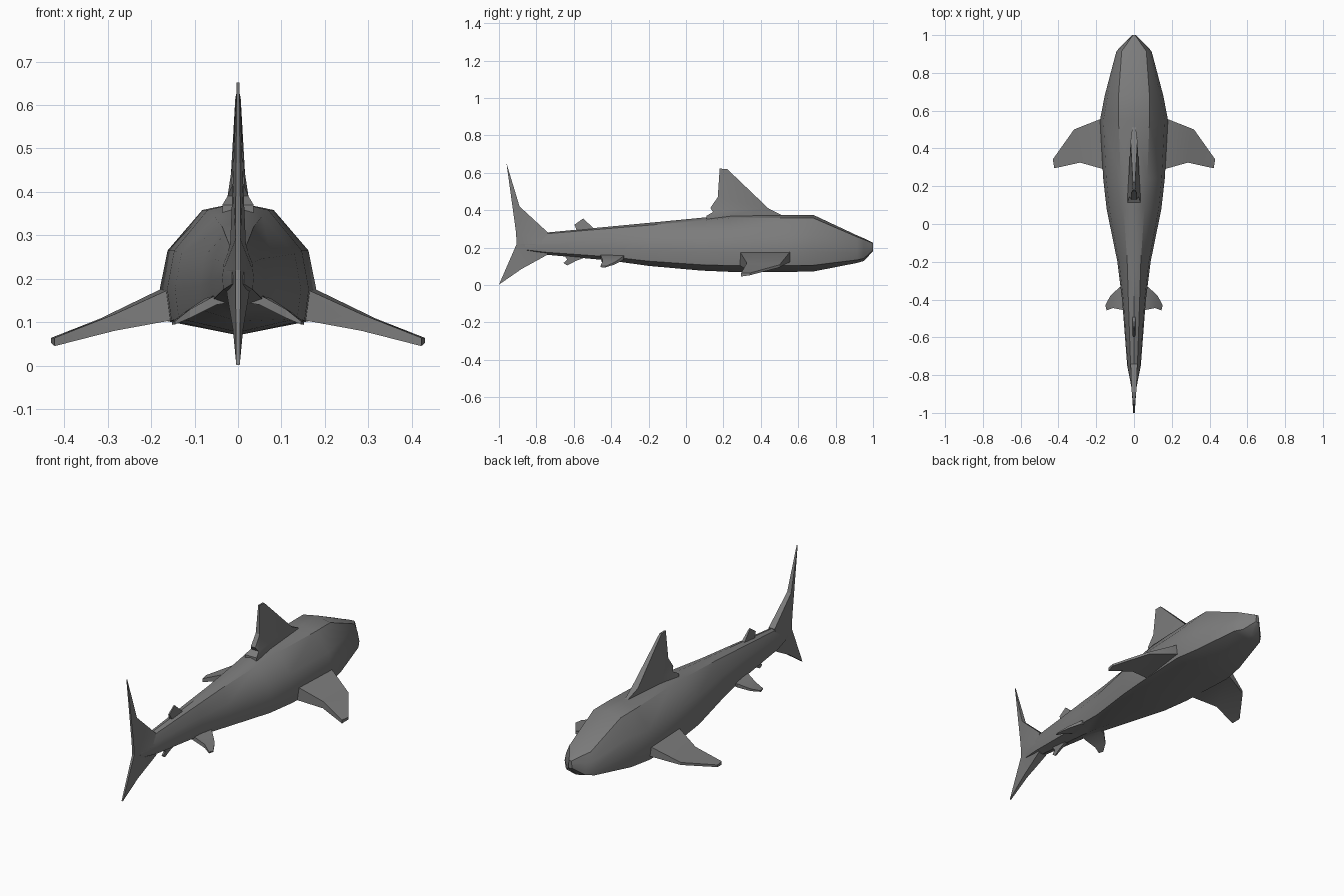
import bpy, bmesh, math

grey = bpy.data.materials.new("slate grey")
grey.diffuse_color = (0.2, 0.2, 0.2, 1)


def make(name, verts, faces, mirror=False, angle=30):
    mesh = bpy.data.meshes.new(name)
    mesh.from_pydata(verts, [], faces)
    bm = bmesh.new()
    bm.from_mesh(mesh)
    bmesh.ops.triangulate(bm, faces=[f for f in bm.faces if len(f.verts) > 4])
    bmesh.ops.recalc_face_normals(bm, faces=bm.faces)
    bm.to_mesh(mesh)
    bm.free()
    mesh.materials.append(grey)
    ob = bpy.data.objects.new(name, mesh)
    bpy.context.collection.objects.link(ob)
    if mirror:
        ob.modifiers.new("mirror", 'MIRROR').use_clip = False
    bpy.ops.object.select_all(action='DESELECT')
    ob.select_set(True)
    bpy.context.view_layer.objects.active = ob
    bpy.ops.object.shade_smooth_by_angle(angle=math.radians(angle))
    return ob


def fin(name, side_a, side_b, mirror=False):
    """Solid between two matching outlines."""
    n = len(side_a)
    faces = [list(range(n)), list(range(2 * n - 1, n - 1, -1))]
    faces += [[i, (i + 1) % n, n + (i + 1) % n, n + i] for i in range(n)]
    make(name, side_a + side_b, faces, mirror)


def upright_fin(name, outline):
    """Centre-line fin from (y, z, half thickness) points."""
    fin(name, [(t, y, z) for y, z, t in outline], [(-t, y, z) for y, z, t in outline])


def side_fin(name, outline):
    """Paired fin from (x, y, z top, z bottom) points."""
    fin(name, [(x, y, a) for x, y, a, b in outline], [(x, y, b) for x, y, a, b in outline], True)


# Body: stations of (y, half width, back half width, top z, bottom z)
stations = [
    (1.00, 0.010, 0.006, 0.225, 0.180),
    (0.95, 0.060, 0.040, 0.250, 0.128),
    (0.915, 0.093, 0.065, 0.265, 0.118),
    (0.68, 0.155, 0.082, 0.375, 0.072),
    (0.55, 0.180, 0.082, 0.375, 0.070),
    (0.24, 0.163, 0.070, 0.375, 0.070),
    (0.08, 0.145, 0.055, 0.359, 0.077),
    (-0.20, 0.088, 0.036, 0.332, 0.102),
    (-0.40, 0.063, 0.030, 0.313, 0.130),
    (-0.75, 0.036, 0.018, 0.280, 0.162),
    (-0.86, 0.014, 0.008, 0.255, 0.180),
]
verts, faces = [], []
for y, w, back, top, low in stations:
    h = top - low
    half = [(back, low + 0.945 * h), (0.90 * w, low + 0.64 * h),
            (w, low + 0.35 * h), (0.94 * w, low + 0.11 * h)]
    ring = [(0, top)] + half + [(0, low)] + [(-x, z) for x, z in reversed(half)]
    verts += [(x, y, z) for x, z in ring]
n = 10
for s in range(len(stations) - 1):
    for i in range(n):
        j = (i + 1) % n
        faces.append([s * n + i, s * n + j, (s + 1) * n + j, (s + 1) * n + i])
faces += [list(range(n)), list(range(len(verts) - n, len(verts)))]
make("body", verts, faces, angle=35)

# Tail: upper and lower lobes share the thick root
upright_fin("tail_upper_lobe", [
    (-0.74, 0.282, 0.018), (-0.89, 0.42, 0.012), (-0.96, 0.652, 0.003),
    (-0.91, 0.29, 0.006), (-0.905, 0.22, 0.006), (-0.75, 0.22, 0.034)])
upright_fin("tail_lower_lobe", [
    (-0.75, 0.22, 0.034), (-0.905, 0.22, 0.006), (-1.0, 0.002, 0.004),
    (-0.88, 0.085, 0.012), (-0.74, 0.162, 0.025)])

# Back fins
upright_fin("dorsal_fin", [
    (0.52, 0.37, 0.008), (0.44, 0.41, 0.018), (0.22, 0.62, 0.006),
    (0.18, 0.622, 0.004), (0.17, 0.47, 0.012), (0.13, 0.412, 0.014),
    (0.145, 0.39, 0.024), (0.11, 0.37, 0.036), (0.11, 0.35, 0.036),
    (0.52, 0.36, 0.008)])
upright_fin("rear_dorsal_fin", [
    (-0.49, 0.30, 0.009), (-0.55, 0.355, 0.003), (-0.597, 0.322, 0.004),
    (-0.582, 0.29, 0.009)])
upright_fin("anal_fin", [
    (-0.52, 0.155, 0.010), (-0.59, 0.128, 0.006), (-0.635, 0.104, 0.003),
    (-0.655, 0.118, 0.003), (-0.635, 0.135, 0.006), (-0.65, 0.16, 0.010)])

# Paired fins
side_fin("pectoral_fin", [
    (0.13, 0.555, 0.178, 0.125), (0.18, 0.555, 0.175, 0.123),
    (0.318, 0.50, 0.108, 0.094), (0.43, 0.342, 0.064, 0.052),
    (0.422, 0.295, 0.064, 0.045), (0.285, 0.325, 0.118, 0.080),
    (0.16, 0.29, 0.175, 0.103), (0.12, 0.29, 0.178, 0.103)])
side_fin("pelvic_fin", [
    (0.03, -0.33, 0.165, 0.145), (0.075, -0.333, 0.155, 0.135),
    (0.125, -0.38, 0.122, 0.110), (0.152, -0.43, 0.100, 0.094),
    (0.145, -0.457, 0.102, 0.095), (0.11, -0.445, 0.130, 0.110),
    (0.05, -0.457, 0.163, 0.140), (0.02, -0.45, 0.165, 0.145)])
